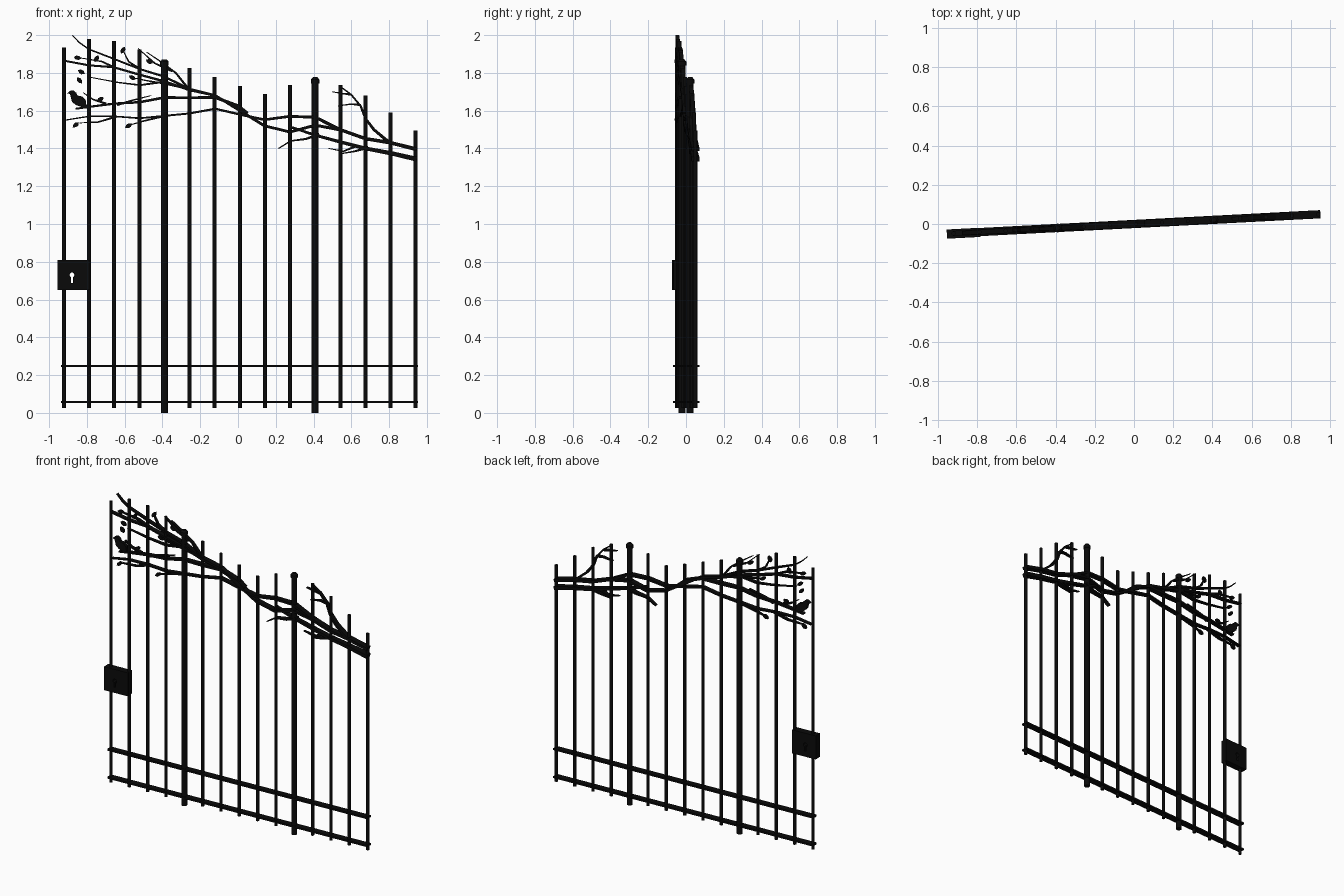
import bpy, bmesh, math
from mathutils import Matrix, Vector

ROT = Matrix.Rotation(math.radians(3.0), 4, 'Z')   # whole gate leaf is slightly swung
iron = bpy.data.materials.new("black_iron")
iron.diffuse_color = (0.003, 0.003, 0.003, 1)


def finish(bm, name):
    bmesh.ops.recalc_face_normals(bm, faces=bm.faces)
    bm.transform(ROT)
    me = bpy.data.meshes.new(name)
    bm.to_mesh(me)
    bm.free()
    me.materials.append(iron)
    ob = bpy.data.objects.new(name, me)
    bpy.context.collection.objects.link(ob)
    return ob


def box(name, x0, x1, y0, y1, z0, z1):
    bm = bmesh.new()
    m = Matrix.Translation(((x0 + x1) / 2, (y0 + y1) / 2, (z0 + z1) / 2))
    bmesh.ops.create_cube(bm, size=1, matrix=m @ Matrix.Diagonal((x1 - x0, y1 - y0, z1 - z0, 1)))
    return finish(bm, name)


def rod(bm, x, z0, z1, r, r_top=None):
    bmesh.ops.create_cone(bm, cap_ends=True, segments=16, radius1=r,
                          radius2=r if r_top is None else r_top, depth=z1 - z0,
                          matrix=Matrix.Translation((x, 0, (z0 + z1) / 2)))


def smooth(ob):
    for p in ob.data.polygons:
        p.use_smooth = len(p.vertices) == 4


def plate(name, pts, depth, y=0):
    """Flat outline in the gate plane, extruded through its depth."""
    bm = bmesh.new()
    f = bm.faces.new([bm.verts.new((px, y - depth / 2, pz)) for px, pz in pts])
    ext = bmesh.ops.extrude_face_region(bm, geom=[f])
    vs = [v for v in ext['geom'] if isinstance(v, bmesh.types.BMVert)]
    bmesh.ops.translate(bm, verts=vs, vec=(0, depth, 0))
    return finish(bm, name)


def branch(name, pts, w0, w1, d0=0.042, d1=0.026):
    """Tapered flat-bar branch following points (x, z)."""
    bm = bmesh.new()
    rings, n = [], len(pts)
    for i, p in enumerate(pts):
        a, b = Vector(pts[max(i - 1, 0)]), Vector(pts[min(i + 1, n - 1)])
        t = (b - a).normalized()
        k = i / (n - 1)
        w, d = (w0 + (w1 - w0) * k) / 2, (d0 + (d1 - d0) * k) / 2
        rings.append([bm.verts.new((p[0] - t.y * w * s, d * q, p[1] + t.x * w * s))
                      for s, q in ((1, 1), (1, -1), (-1, -1), (-1, 1))])
    for r, s in zip(rings, rings[1:]):
        for j in range(4):
            bm.faces.new((r[j], r[(j + 1) % 4], s[(j + 1) % 4], s[j]))
    bm.faces.new(rings[0])
    bm.faces.new(rings[-1])
    return finish(bm, name)


def twig(pts, w=0.012):
    branch("twig", pts, w, 0.004, 0.028, 0.018)


def leaf(x, z, ang, size=0.042):
    c, s = math.cos(math.radians(ang)), math.sin(math.radians(ang))
    shape = [(-.5, 0), (-.15, .26), (.2, .24), (.5, 0), (.2, -.24), (-.15, -.26)]
    plate("leaf", [(x + size * (u * c - v * s), z + size * (u * s + v * c))
                   for u, v in shape], 0.018)


# Upright bars, every fifth-ish one a thick post with a cap
tops = [1.935, 1.98, 1.97, 1.925, 1.86, 1.825, 1.777, 1.73, 1.687,
        1.735, 1.765, 1.735, 1.68, 1.59, 1.496]
for i, top in enumerate(tops):
    x = -0.923 + i * 0.1332
    bm = bmesh.new()
    if i in (4, 10):
        rod(bm, x, 0, top - 0.01, 0.0185)
        rod(bm, x, top - 0.02, top, 0.0225)
        rod(bm, x, top, top + 0.012, 0.0225, 0.012)
        smooth(finish(bm, "post"))
    else:
        rod(bm, x, 0.025, top, 0.0105)
        smooth(finish(bm, "bar"))

# Lower rails
for z in (0.058, 0.248):
    box("rail", -0.937, 0.953, -0.021, 0.021, z - 0.006, z + 0.006)

# Lock box with a keyhole through it
lock = box("lock_box", -0.957, -0.785, -0.025, 0.022, 0.65, 0.81)
arc = [(-0.88 + 0.014 * math.cos(math.radians(a)), 0.73 + 0.014 * math.sin(math.radians(a)))
       for a in range(-65, 246, 31)]
hole = plate("keyhole_cutter", arc + [(-0.887, 0.687), (-0.873, 0.687)], 0.2)
hole.hide_render = True
hole.hide_viewport = False
hole.display_type = 'WIRE'
cut = lock.modifiers.new("keyhole", 'BOOLEAN')
cut.object = hole
cut.operation = 'DIFFERENCE'
cut.solver = 'EXACT'

# Main branches, from the hinge side to the lock side
branch("lower_branch", [(.948, 1.343), (.81, 1.375), (.675, 1.40), (.54, 1.435),
                        (.41, 1.47), (.275, 1.515)], .025, .012)
branch("long_low_branch", [(.948, 1.395), (.81, 1.43), (.675, 1.452), (.54, 1.50), (.41, 1.565),
                           (.275, 1.57), (.14, 1.552), (.01, 1.58), (-.12, 1.61), (-.26, 1.585),
                           (-.52, 1.56), (-.66, 1.57), (-.79, 1.57), (-.915, 1.55)], .02, .006)
branch("long_high_branch", [(.56, 1.495), (.41, 1.523), (.275, 1.487), (.14, 1.52), (.01, 1.60),
                            (-.12, 1.68), (-.26, 1.71), (-.39, 1.755), (-.52, 1.79),
                            (-.66, 1.83), (-.79, 1.84), (-.925, 1.865)], .016, .010)
branch("bird_branch", [(.05, 1.585), (0, 1.625), (-.12, 1.67), (-.26, 1.668), (-.39, 1.67),
                       (-.52, 1.645), (-.66, 1.637), (-.79, 1.62), (-.86, 1.61)], .018, .010)
branch("crown_branch", [(-.12, 1.68), (-.26, 1.715), (-.39, 1.78), (-.52, 1.82), (-.66, 1.875),
                        (-.79, 1.925), (-.84, 1.96), (-.878, 1.998)], .014, .005, .036, .02)
branch("hinge_side_shoot", [(.81, 1.425), (.72, 1.50), (.675, 1.56), (.65, 1.625), (.60, 1.685),
                            (.54, 1.73)], .016, .006, .04, .02)
branch("short_shoot", [(.43, 1.475), (.36, 1.45), (.28, 1.44), (.215, 1.40)], .014, .005)
branch("low_shoot", [(.69, 1.405), (.62, 1.385), (.545, 1.372)], .014, .005)

# Twigs
for pts in ([(.62, 1.41), (.56, 1.385), (.48, 1.40)],
            [(.60, 1.685), (.56, 1.69), (.50, 1.70)],
            [(.65, 1.63), (.60, 1.635), (.53, 1.625)],
            [(-.25, 1.70), (-.33, 1.80), (-.41, 1.86), (-.485, 1.91)],
            [(-.35, 1.81), (-.44, 1.85), (-.53, 1.93)],
            [(-.38, 1.755), (-.52, 1.735), (-.64, 1.75), (-.80, 1.78)],
            [(-.64, 1.63), (-.56, 1.655), (-.46, 1.68)],
            [(-.52, 1.82), (-.58, 1.86), (-.61, 1.92)],
            [(-.66, 1.83), (-.72, 1.86), (-.84, 1.88)],
            [(-.28, 1.72), (-.40, 1.745), (-.49, 1.76), (-.56, 1.775)],
            [(-.70, 1.637), (-.77, 1.66), (-.82, 1.695)],
            [(-.64, 1.57), (-.74, 1.54), (-.84, 1.535)],
            [(-.40, 1.57), (-.50, 1.545), (-.57, 1.525)]):
    twig(pts)

# Leaves at the twig tips
for x, z, a in ((-.84, 1.76, 130), (-.83, 1.805, 150), (-.75, 1.875, 60), (-.61, 1.92, 60),
                (-.56, 1.775, 150), (-.86, 1.525, 40), (-.58, 1.52, 30), (-.47, 1.86, 150),
                (-.85, 1.88, 170), (-.73, 1.66, 30)):
    leaf(x, z, a)

# Perched bird
plate("bird", [(-.905, 1.692), (-.89, 1.705), (-.872, 1.707), (-.858, 1.695), (-.852, 1.68),
               (-.825, 1.675), (-.808, 1.655), (-.805, 1.635), (-.795, 1.612), (-.815, 1.615),
               (-.835, 1.622), (-.86, 1.63), (-.88, 1.648), (-.885, 1.668), (-.89, 1.688)], 0.024)
